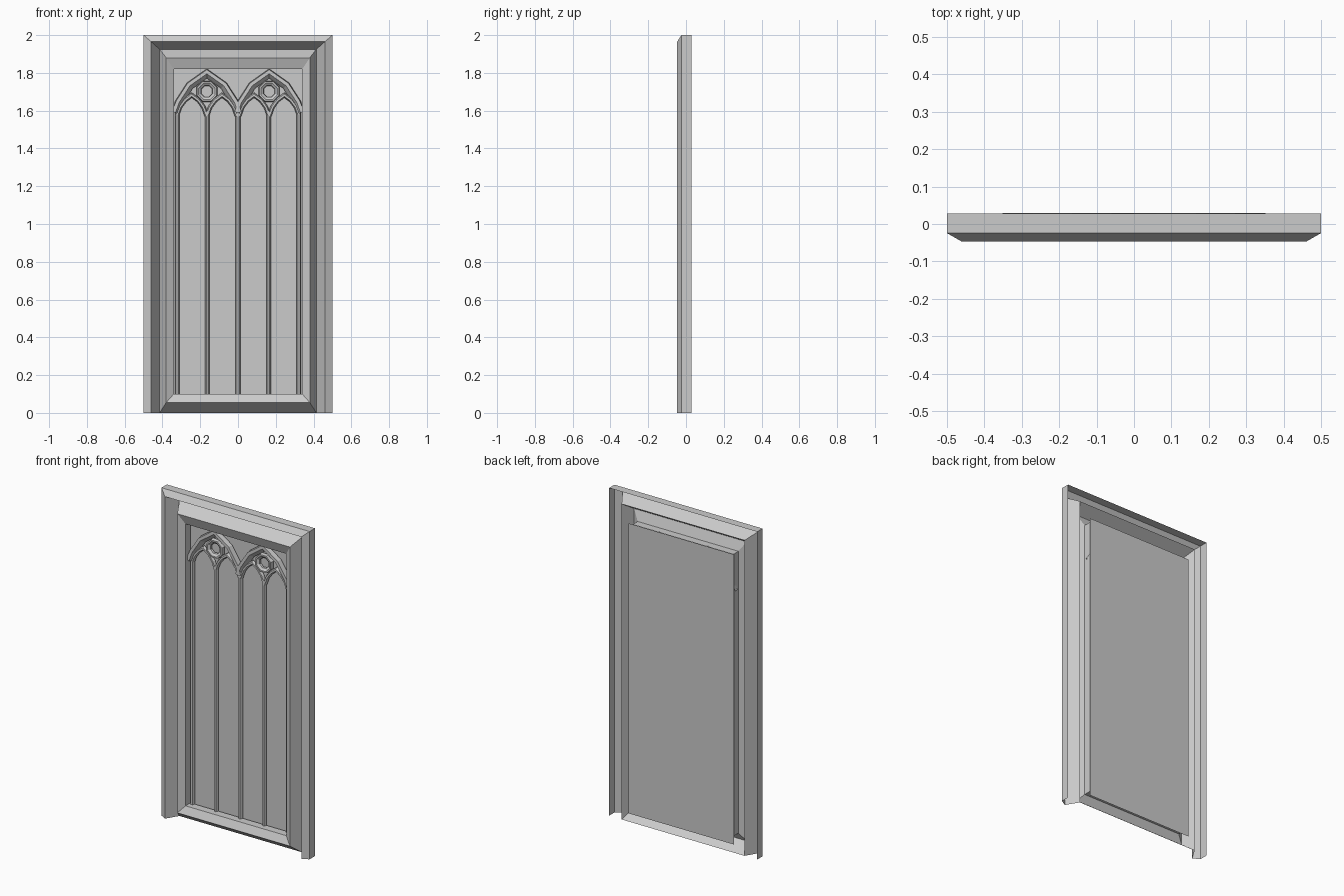
import bpy, math
from mathutils import Vector

if "Cube" in bpy.data.objects:
    bpy.data.objects.remove(bpy.data.objects["Cube"])


def mesh(name, verts, faces):
    me = bpy.data.meshes.new(name)
    me.from_pydata(verts, [], faces)
    me.update()
    ob = bpy.data.objects.new(name, me)
    bpy.context.collection.objects.link(ob)
    return ob


def loft(name, rows, closed=False):
    """Skin equally long rows of 3D points into an open moulded shell."""
    n = len(rows[0])
    faces = []
    for r in range(len(rows) - 1):
        for i in range(n if closed else n - 1):
            j = (i + 1) % n
            faces.append((r * n + i, r * n + j, (r + 1) * n + j, (r + 1) * n + i))
    return mesh(name, [p for row in rows for p in row], faces)


def offset(path, d):
    """Offset an open x-z path to its left side with mitred corners."""
    pts = [Vector(p) for p in path]
    out = []
    for i, p in enumerate(pts):
        a = (p - pts[i - 1]).normalized() if i else None
        b = (pts[i + 1] - p).normalized() if i < len(pts) - 1 else None
        a, b = a or b, b or a
        na, nb = Vector((-a.y, a.x)), Vector((-b.y, b.x))
        m = (na + nb).normalized()
        out.append(p + m * d / m.dot(na))
    return out


def moulding(name, path, profile):
    return loft(name, [[(q.x, y, q.y) for q in offset(path, d)] for d, y in profile])


def frame_row(x, z0, z1, y):
    return [(-x, y, z0), (-x, y, z1), (x, y, z1), (x, y, z0)]


def strip(name, x0, x1, z0, z1, y):
    return mesh(name, [(x0, y, z0), (x1, y, z0), (x1, y, z1), (x0, y, z1)], [(0, 1, 2, 3)])


# Outer surround: open-backed, three sides
loft("outer_frame", [frame_row(.5, 0, 2, .028), frame_row(.5, 0, 2, -.024),
                     frame_row(.46, 0, 1.965, -.047), frame_row(.415, 0, 1.925, .028)])

# Inner surround: ridged moulding on all four sides, with a return wall
loft("inner_frame", [frame_row(.415, 0, 1.925, .028), frame_row(.38, .055, 1.88, -.042),
                     frame_row(.34, .1, 1.82, -.02), frame_row(.34, .1, 1.82, .028)], closed=True)

# Glass sheet behind the frame
strip("glass_panel", -.355, .355, .06, 1.83, .046)

# Flat glazing bars on the back of the glass
for i in range(12):
    z = .21 + i * .1185
    strip("horizontal_bar", -.355, .355, z - .005, z + .005, .0472)
for x in (-.242, -.083, .083, .242):
    strip("vertical_bar", x - .004, x + .004, .1, 1.74, .0476)

# Mullions with a ridged front
for x, w in ((-.322, .012), (-.163, .011), (0, .014), (.163, .011), (.322, .012)):
    moulding("mullion", [(x, .095), (x, 1.6)],
             [(w, .028), (w * .45, .012), (-w * .45, .012), (-w, .028)])

for s in (-1, 1):
    cx = s * .165
    # Large pointed arch
    half = [(-.17, 1.59), (-.15, 1.645), (-.092, 1.735), (0, 1.8)]
    arch = [(cx + x, z) for x, z in half] + [(cx - x, z) for x, z in half[-2::-1]]
    moulding("large_arch", arch, [(.018, .03), (.014, .0), (-.004, .0), (-.016, .016), (-.024, .028)])

    # Two small pointed arches below it
    for c in (cx - .08, cx + .08):
        half = [(-.08, 1.57), (-.062, 1.62), (-.036, 1.655), (0, 1.682)]
        small = [(c + x, z) for x, z in half] + [(c - x, z) for x, z in half[-2::-1]]
        moulding("small_arch", small, [(.011, .028), (.005, .012), (-.005, .012), (-.011, .028)])

    # Eight-sided tracery ring
    rows = []
    for r, y in ((.06, .028), (.056, .006), (.047, .006), (.033, .016), (.031, .028)):
        rows.append([(cx + r * math.cos((k + .5) * math.pi / 4), y,
                      1.702 + r * math.sin((k + .5) * math.pi / 4)) for k in range(8)])
    loft("tracery_ring", rows, closed=True)
